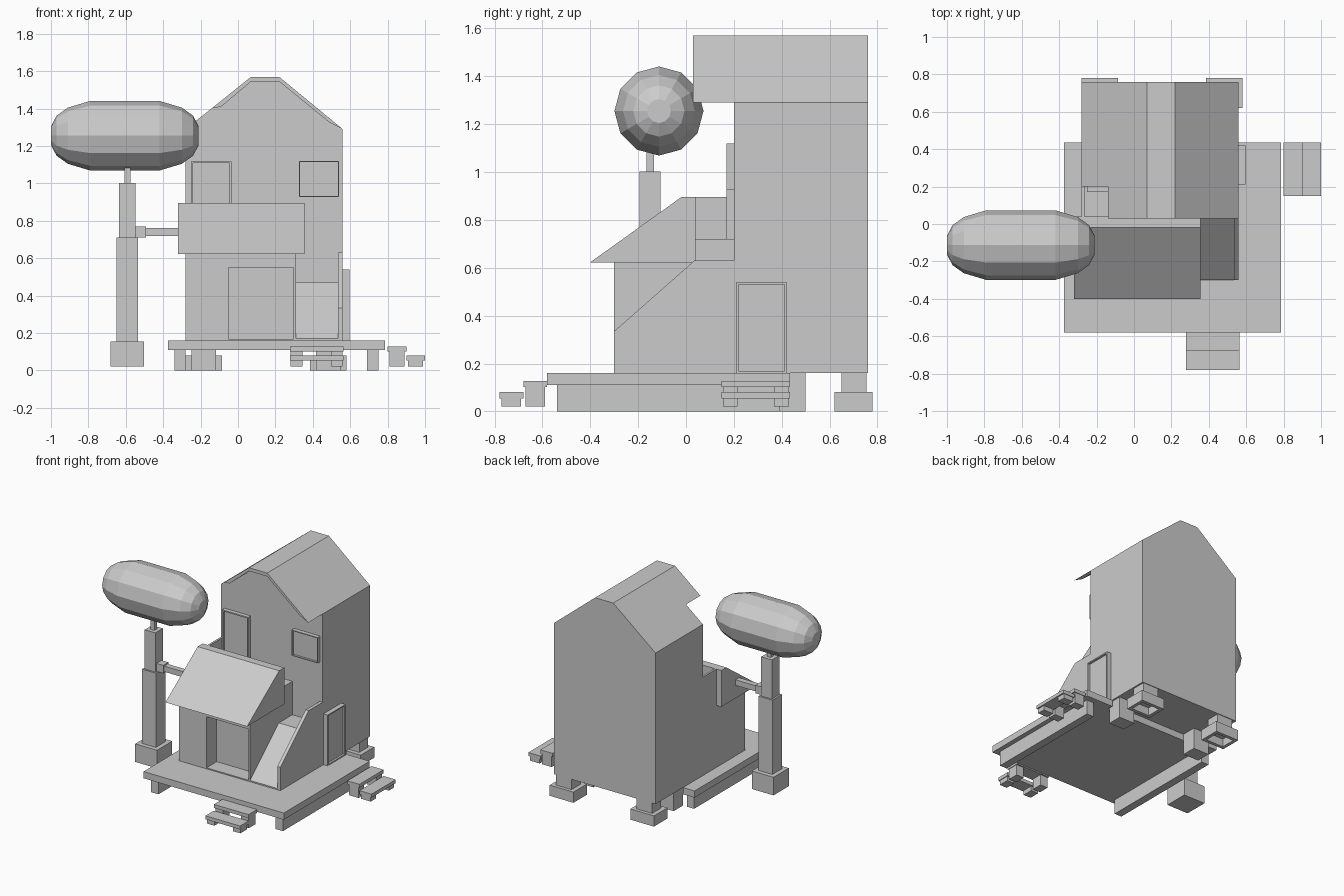
import bpy, bmesh, math
from mathutils import Vector

if "Cube" in bpy.data.objects:
    bpy.data.objects.remove(bpy.data.objects["Cube"], do_unlink=True)

grey = bpy.data.materials.new("plain_grey")
grey.use_nodes = True
COLOR = (0.6, 0.6, 0.6, 1)
grey.diffuse_color = COLOR
grey.node_tree.nodes["Principled BSDF"].inputs["Base Color"].default_value = COLOR


def finish(name, bm):
    bmesh.ops.recalc_face_normals(bm, faces=bm.faces)
    mesh = bpy.data.meshes.new(name)
    bm.to_mesh(mesh)
    bm.free()
    mesh.materials.append(grey)
    obj = bpy.data.objects.new(name, mesh)
    bpy.context.collection.objects.link(obj)
    return obj


def box(name, x, y, z, recess=None, border=0.013, depth=0.015):
    """Box from three ranges; the face looking along recess gets a sunk panel."""
    bm = bmesh.new()
    bmesh.ops.create_cube(bm, size=1)
    for v in bm.verts:
        v.co = [r[0] + (c + 0.5) * (r[1] - r[0]) for c, r in zip(v.co, (x, y, z))]
    if recess:
        way = Vector(recess)
        bm.normal_update()
        face = max(bm.faces, key=lambda f: f.normal.dot(way))
        bmesh.ops.inset_individual(bm, faces=[face], thickness=border)
        rim = bmesh.ops.extrude_discrete_faces(bm, faces=[face])["faces"][0]
        bmesh.ops.translate(bm, verts=rim.verts, vec=-depth * way)
    return finish(name, bm)


def prism(name, points, axis, lo, hi):
    """Extrude a profile along x (points are y, z) or along y (points are x, z)."""
    bm = bmesh.new()
    def place(p, t):
        return (t, p[0], p[1]) if axis == "x" else (p[0], t, p[1])
    face = bm.faces.new([bm.verts.new(place(p, lo)) for p in points])
    new = bmesh.ops.extrude_face_region(bm, geom=[face])["geom"]
    move = (hi - lo, 0, 0) if axis == "x" else (0, hi - lo, 0)
    bmesh.ops.translate(bm, vec=move, verts=[g for g in new if isinstance(g, bmesh.types.BMVert)])
    return finish(name, bm)


# Tall tower with clipped gable, and its roof overhang
prism("tower", [(-0.28, 0.16), (0.56, 0.16), (0.56, 1.29), (0.22, 1.57),
                (0.07, 1.57), (-0.28, 1.29)], "y", 0.2, 0.76)
prism("roof_overhang", [(0.56, 1.29), (0.22, 1.57), (0.07, 1.57), (-0.14, 1.402),
                        (-0.09, 1.41), (0.07, 1.545), (0.22, 1.545), (0.49, 1.325)],
      "y", 0.03, 0.2)

# Lower house with recessed doorway
box("house_body", (-0.28, 0.31), (-0.18, 0.2), (0.16, 0.63))
prism("house_front", [(-0.28, 0.16), (-0.05, 0.16), (-0.05, 0.55), (0.297, 0.55),
                      (0.297, 0.16), (0.31, 0.16), (0.31, 0.63), (-0.28, 0.63)],
      "y", -0.3, -0.18)
box("doorway_sill", (-0.05, 0.297), (-0.3, -0.18), (0.16, 0.168))
prism("porch_roof", [(-0.4, 0.623), (0.04, 0.623), (0.04, 0.895), (-0.02, 0.895)],
      "x", -0.32, 0.355)

# Balcony behind the porch roof
box("balcony_deck", (-0.28, 0.31), (0.04, 0.2), (0.63, 0.72))
box("balcony_rail", (-0.28, -0.265), (0.04, 0.2), (0.72, 0.895))

# Slide with landing and side wall
prism("slide", [(-0.3, 0.16), (0.2, 0.16), (0.2, 0.47), (0.04, 0.47), (-0.3, 0.17)],
      "x", 0.31, 0.535)
prism("slide_wall", [(-0.3, 0.16), (0.2, 0.16), (0.2, 0.63), (0.035, 0.63), (-0.3, 0.335)],
      "x", 0.535, 0.56)

# Framed doors and window
box("balcony_door", (-0.25, -0.035), (0.17, 0.2), (0.72, 1.117), (0, -1, 0))
box("window", (0.325, 0.54), (0.17, 0.2), (0.927, 1.12), (0, -1, 0), 0.009)
box("side_door", (0.56, 0.595), (0.21, 0.42), (0.16, 0.54), (1, 0, 0))

# Platform on two beams
box("platform", (-0.375, 0.785), (-0.58, 0.2), (0.11, 0.16))
for side, x in (("left", (0.56, 0.785)), ("right", (-0.375, -0.28))):
    box("platform_wing_" + side, x, (0.2, 0.435), (0.11, 0.16))
box("platform_back", (-0.28, 0.56), (0.2, 0.39), (0.11, 0.159))
for side, x in (("right", -0.31), ("left", 0.72)):
    box("beam_" + side, (x - 0.03, x + 0.03), (-0.54, 0.39), (0, 0.11))

# Tower posts and hollow footings
for side, x in (("right", -0.183), ("left", 0.483)):
    box("inner_post_" + side, (x - 0.065, x + 0.065), (0.39, 0.5), (0, 0.16))
    box("rear_post_" + side, (x - 0.065, x + 0.065), (0.65, 0.755), (0.08, 0.16))
    box("rear_footing_" + side, (x - 0.098, x + 0.098), (0.62, 0.78), (0, 0.08),
        (0, 0, -1), 0.035, 0.06)


# Two-tread steps, built facing +x and turned into place
def steps(name, origin, angle):
    for i, (start, top) in enumerate(((0, 0.127), (0.1, 0.08))):
        parts = [box(f"{name}_tread_{i}", (start, start + 0.1), (-0.143, 0.143), (top - 0.026, top))]
        for s in (-1, 1):
            y = s * 0.107
            parts.append(box(f"{name}_leg_{i}_{s}", (start + 0.01, start + 0.09),
                             (y - 0.031, y + 0.031), (0.02, top - 0.026)))
        for p in parts:
            p.location = origin
            p.rotation_euler.z = angle


steps("side_steps", (0.8, 0.292, 0), 0)
steps("front_steps", (0.42, -0.58, 0), -math.pi / 2)

# Tank stand: stacked square columns
cx, cy = -0.592, -0.15
for name, half, z in (("stand_base", 0.09, (0.02, 0.155)),
                      ("stand_lower_column", 0.057, (0.155, 0.71)),
                      ("stand_upper_column", 0.044, (0.71, 1.003)),
                      ("stand_rod", 0.016, (1.003, 1.12))):
    box(name, (cx - half, cx + half), (cy - half, cy + half), z)

# Pipe from stand to house
box("pipe_collar", (-0.548, -0.492), (cy - 0.03, cy + 0.03), (0.71, 0.77))
box("pipe", (-0.492, -0.25), (cy - 0.021, cy + 0.021), (0.719, 0.761))

# Long faceted tank, lathed around x
half = [(0.395, 0.05), (0.365, 0.107), (0.305, 0.15), (0.185, 0.186)]
profile = [(-x, r) for x, r in half] + [(x, r) for x, r in reversed(half)]
bm = bmesh.new()
rings = []
for x, r in profile:
    rings.append([bm.verts.new((x, r * math.cos(a * math.tau / 12), r * math.sin(a * math.tau / 12)))
                  for a in range(12)])
for a, b in zip(rings, rings[1:]):
    for i in range(12):
        j = (i + 1) % 12
        bm.faces.new((a[i], a[j], b[j], b[i]))
bm.faces.new(rings[0])
bm.faces.new(rings[-1])
finish("tank", bm).location = (-0.605, -0.113, 1.255)
